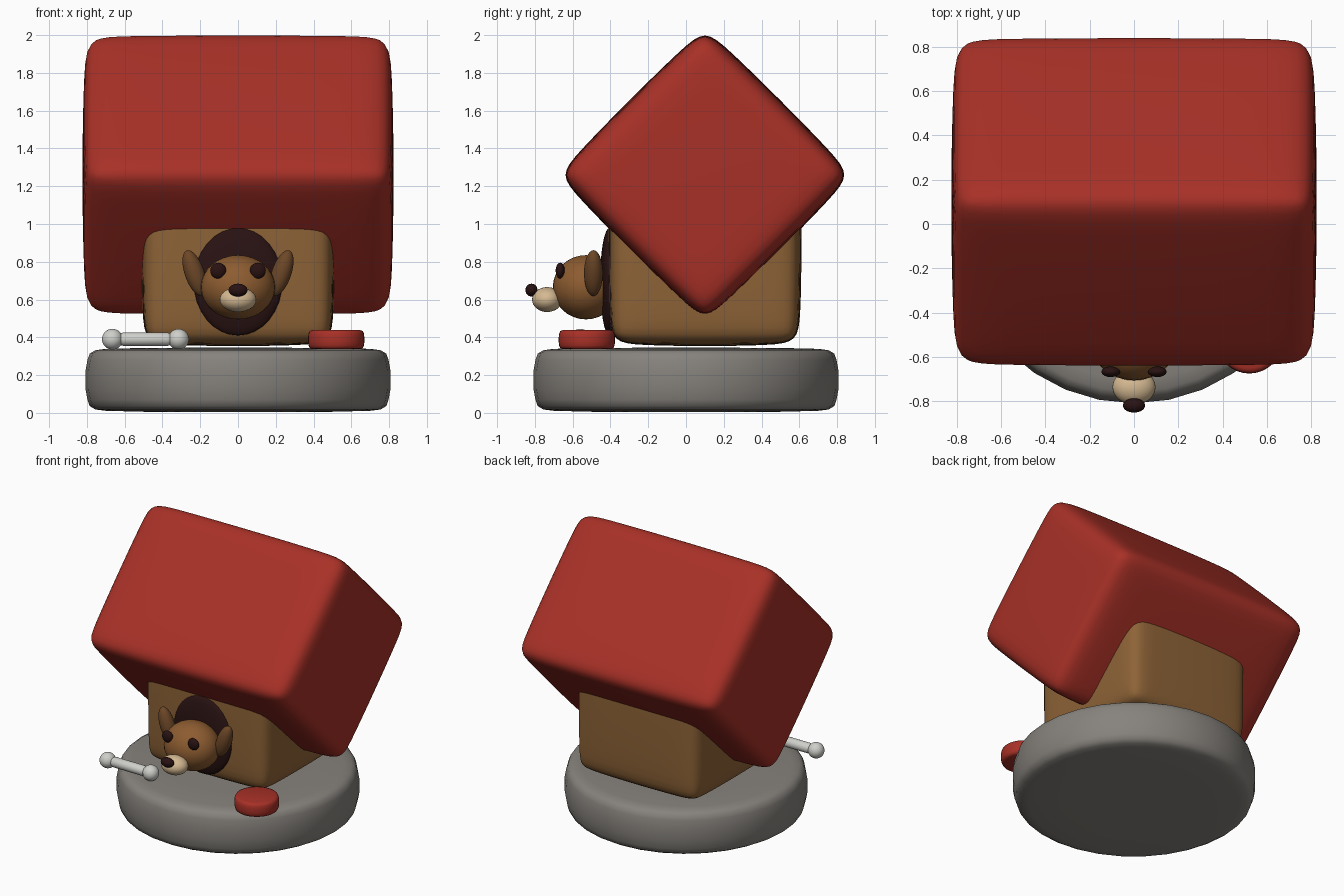
import bpy, bmesh, math
from mathutils import Matrix, Vector

if "Cube" in bpy.data.objects:
    bpy.data.objects.remove(bpy.data.objects["Cube"])


def material(name, rgb):
    m = bpy.data.materials.new(name)
    m.diffuse_color = (*rgb, 1)
    m.use_nodes = True
    m.node_tree.nodes["Principled BSDF"].inputs["Base Color"].default_value = m.diffuse_color
    return m


RED = material("red", (0.39, 0.030, 0.020))
TAN = material("tan_wood", (0.27, 0.125, 0.038))
GREY = material("stone_grey", (0.24, 0.225, 0.205))
DARK = material("dark_brown", (0.022, 0.006, 0.006))
FUR = material("fur_brown", (0.265, 0.107, 0.030))
EAR = material("ear_brown", (0.15, 0.062, 0.020))
CREAM = material("cream", (0.67, 0.49, 0.29))
BONE = material("bone_white", (0.62, 0.62, 0.59))


def finish(name, bm, mat, loc, rot=(0, 0, 0)):
    bmesh.ops.recalc_face_normals(bm, faces=bm.faces)
    for f in bm.faces:
        f.smooth = True
    me = bpy.data.meshes.new(name)
    bm.to_mesh(me)
    bm.free()
    me.materials.append(mat)
    ob = bpy.data.objects.new(name, me)
    ob.location = loc
    ob.rotation_euler = rot
    bpy.context.collection.objects.link(ob)
    return ob


def soft_box(name, half, bevel, mat, loc, rot=(0, 0, 0)):
    """Chamfered box softened by subdivision, giving gently bulging sides."""
    bm = bmesh.new()
    bmesh.ops.create_cube(bm, size=2, matrix=Matrix.Diagonal((*half, 1)))
    bmesh.ops.bevel(bm, geom=bm.edges[:], offset=bevel, segments=1,
                    profile=0.5, affect='EDGES')
    ob = finish(name, bm, mat, loc, rot)
    sub = ob.modifiers.new("soften", 'SUBSURF')
    sub.levels = sub.render_levels = 3
    return ob


def ellipsoid(name, radii, mat, loc, rot=(0, 0, 0)):
    bm = bmesh.new()
    bmesh.ops.create_uvsphere(bm, u_segments=32, v_segments=16, radius=1,
                              matrix=Matrix.Diagonal((*radii, 1)))
    return finish(name, bm, mat, loc, rot)


def lathe(name, profile, steps, mat, loc, rot=(0, 0, 0)):
    """Spin an (r, z) profile around the z axis."""
    bm = bmesh.new()
    verts = [bm.verts.new((r, 0, z)) for r, z in profile]
    edges = [bm.edges.new(p) for p in zip(verts, verts[1:])]
    bmesh.ops.spin(bm, geom=verts + edges, cent=(0, 0, 0), axis=(0, 0, 1),
                   angle=math.tau, steps=steps)
    bmesh.ops.remove_doubles(bm, verts=bm.verts[:], dist=1e-5)
    return finish(name, bm, mat, loc, rot)


def mirrored(lower, height):
    return lower + [(r, height - z) for r, z in reversed(lower)]


# Round base slab
lathe("base", mirrored([(0, 0.004), (0.5, 0.006), (0.70, 0.011), (0.755, 0.018),
                        (0.785, 0.036), (0.797, 0.07), (0.808, 0.13)], 0.35),
      32, GREY, (0, 0, 0))

# Kennel: walls, tipped block roof, doorway
soft_box("walls", (0.515, 0.515, 0.515), 0.05, TAN, (0, 0.1, 0.865))
soft_box("roof", (0.827, 0.565, 0.565), 0.042, RED, (0, 0.1, 1.26),
         (math.radians(45), 0, 0))
ellipsoid("doorway", (0.235, 0.05, 0.285), DARK, (0, -0.405, 0.695))

# Dog head
ellipsoid("head", (0.197, 0.175, 0.17), FUR, (0, -0.53, 0.665))
ellipsoid("muzzle", (0.097, 0.08, 0.066), CREAM, (0, -0.735, 0.60))
ellipsoid("nose", (0.05, 0.032, 0.034), DARK, (0, -0.818, 0.65))
for side, label in ((-1, "left"), (1, "right")):
    ellipsoid(label + "_eye", (0.042, 0.024, 0.042), DARK,
              (side * 0.105, -0.666, 0.753))
    ellipsoid(label + "_ear", (0.052, 0.05, 0.127), EAR,
              (side * 0.23, -0.49, 0.74), (0, side * math.radians(19), 0))

# Food bowl
lathe("bowl", mirrored([(0, 0), (0.125, 0), (0.14, 0.005), (0.147, 0.02),
                        (0.149, 0.04)], 0.102),
      32, RED, (0.52, -0.525, 0.337))

# Bone: shaft and two knobs
lathe("bone_shaft", mirrored([(0, 0), (0.028, 0.004), (0.036, 0.03)], 0.29),
      20, BONE, (-0.635, -0.56, 0.39), (0, math.radians(90), 0))
for x, label in ((-0.665, "left"), (-0.315, "right")):
    ellipsoid(label + "_bone_knob", (0.055, 0.055, 0.055), BONE, (x, -0.56, 0.39))
